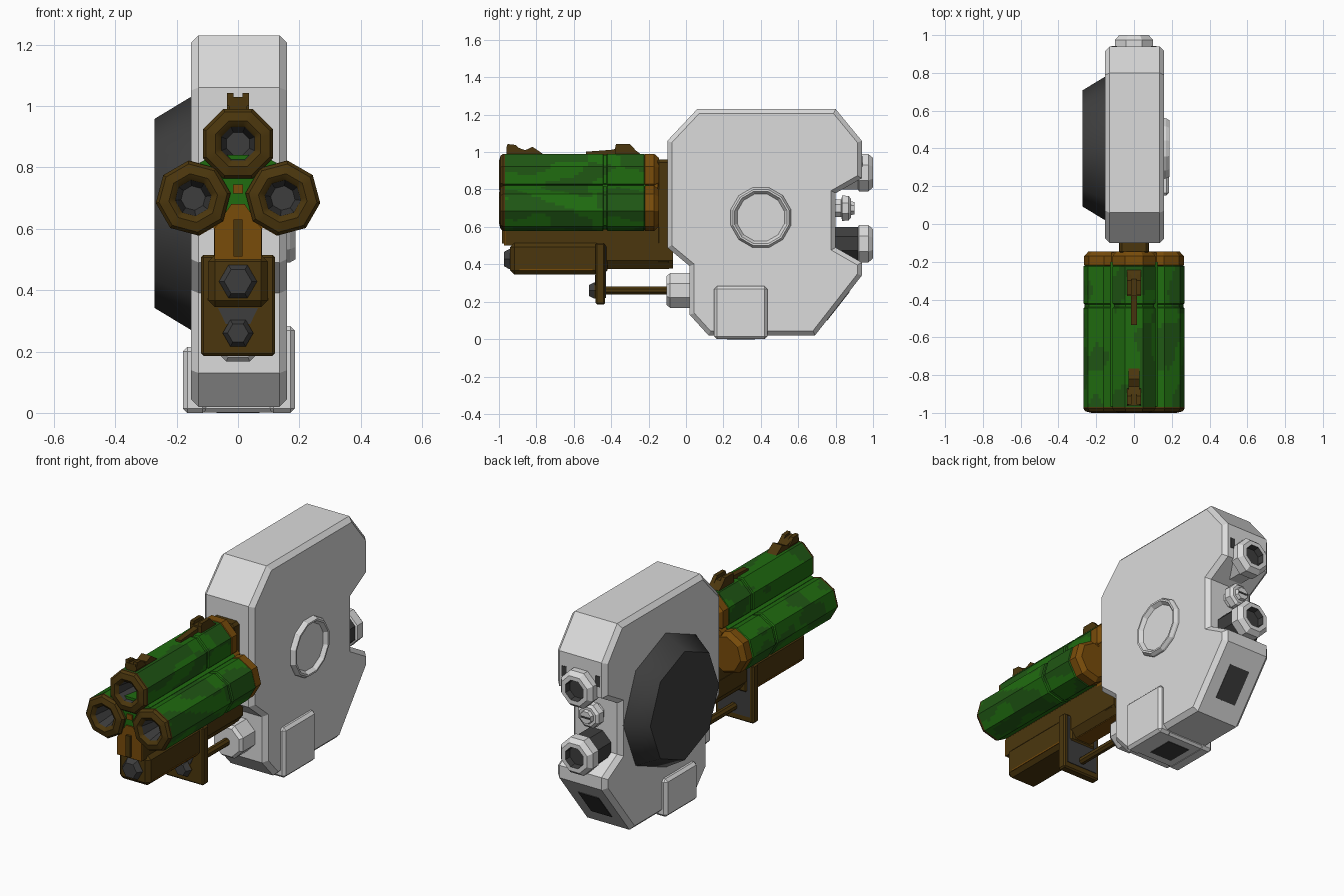
import bpy, bmesh, math
from mathutils import Vector, noise

if "Cube" in bpy.data.objects:
    bpy.data.objects.remove(bpy.data.objects["Cube"])

COLOURS = {
    "light_grey": (0.71, 0.71, 0.71), "dark_grey": (0.048, 0.048, 0.048),
    "brown": (0.070, 0.037, 0.004), "orange_brown": (0.19, 0.072, 0.003),
    "green": (0.014, 0.150, 0.005), "dark_green": (0.014, 0.095, 0.007),
}
MATS = {}
for n, c in COLOURS.items():
    MATS[n] = bpy.data.materials.new(n)
    MATS[n].diffuse_color = (*c, 1)
NAMES = list(COLOURS)
GREY, DARK, BROWN, ORANGE, GREEN, DGREEN = range(6)


def finish(bm, name, bevel=0):
    bmesh.ops.recalc_face_normals(bm, faces=bm.faces)
    me = bpy.data.meshes.new(name)
    bm.to_mesh(me)
    bm.free()
    for n in NAMES:
        me.materials.append(MATS[n])
    ob = bpy.data.objects.new(name, me)
    bpy.context.collection.objects.link(ob)
    if bevel:
        m = ob.modifiers.new("chamfer", "BEVEL")
        m.width, m.segments = bevel, 1
        m.limit_method, m.angle_limit = "ANGLE", math.radians(70)
    return ob


def smooth(ob, angle):
    bpy.context.view_layer.objects.active = ob
    ob.select_set(True)
    bpy.ops.object.shade_smooth_by_angle(angle=math.radians(angle))
    ob.select_set(False)


def prism(name, pts, axis, a, b, mat, bevel=0):
    """Extrude a 2D profile: axis x takes (y,z) points, axis y takes (x,z)."""
    bm = bmesh.new()
    place = (lambda p, t: (t, *p)) if axis == "x" else (lambda p, t: (p[0], t, p[1]))
    lo = [bm.verts.new(place(p, a)) for p in pts]
    hi = [bm.verts.new(place(p, b)) for p in pts]
    bm.faces.new(lo)
    bm.faces.new(hi)
    for i in range(len(pts)):
        j = (i + 1) % len(pts)
        bm.faces.new((lo[i], lo[j], hi[j], hi[i]))
    for f in bm.faces:
        f.material_index = mat
    return finish(bm, name, bevel)


def box(name, x, y, z, mat, bevel=0):
    return prism(name, [(x[0], z[0]), (x[1], z[0]), (x[1], z[1]), (x[0], z[1])],
                 "y", y[0], y[1], mat, bevel)


def lathe(name, axis, centre, rings, sides=8, turn=22.5, sub=1, rule=None):
    """Rings are (position, radius, material); sub splits each flat side."""
    bm = bmesh.new()
    loops = []
    for t, r, _ in rings:
        corner = [Vector((math.cos(a), math.sin(a))) * r for a in
                  (math.radians(turn) + math.tau * i / sides for i in range(sides))]
        loop = []
        for i in range(sides * sub):
            p = corner[i // sub].lerp(corner[(i // sub + 1) % sides], i % sub / sub)
            u, v = centre[0] + p.x, centre[1] + p.y
            loop.append(bm.verts.new((t, u, v) if axis == "x" else (u, t, v)))
        loops.append(loop)
    n = sides * sub
    for k in range(len(rings) - 1):
        for i in range(n):
            j = (i + 1) % n
            f = bm.faces.new((loops[k][i], loops[k][j], loops[k + 1][j], loops[k + 1][i]))
            m = rings[k + 1][2]
            f.material_index = rule(f.calc_center_median(), m) if rule else m
    for loop, m in ((loops[0], rings[0][2]), (loops[-1], rings[-1][2])):
        bm.faces.new(loop).material_index = m
    return finish(bm, name)


# Main housing
prism("housing", [(0.06, 1.23), (0.80, 1.23), (0.94, 1.06), (0.94, 0.86), (0.80, 0.78),
                  (0.80, 0.49), (0.94, 0.41), (0.94, 0.34), (0.69, 0.02), (0.12, 0.02),
                  (0.02, 0.13), (0.02, 0.39), (-0.10, 0.49), (-0.10, 1.06)],
      "x", -0.153, 0.16, GREY, 0.024)
# Bottom clamp, taller on the right side
box("clamp_base", (-0.17, 0.175), (0.16, 0.43), (0.002, 0.10), GREY, 0.012)
box("clamp_right", (0.10, 0.186), (0.15, 0.435), (0.0, 0.283), GREY, 0.015)
box("clamp_left", (-0.18, -0.10), (0.15, 0.435), (0.0, 0.215), GREY, 0.015)
box("clamp_vent", (-0.07, 0.07), (0.22, 0.37), (-0.001, 0.004), DARK)
# Dark vent on the sloping lower back
prism("rear_vent", [(0.755, 0.099), (0.875, 0.252), (0.871, 0.255), (0.751, 0.102)],
      "x", -0.065, 0.065, DARK)

# Left drum cover and right round hatch
drum = lathe("drum_cover", "x", (0.40, 0.65),
             [(-0.14, 0.382, DARK), (-0.153, 0.38, DARK), (-0.272, 0.308, DARK)], 8, 0)
smooth(drum, 46)
lathe("round_hatch", "x", (0.40, 0.65),
      [(0.15, 0.168, GREY), (0.17, 0.165, GREY), (0.187, 0.155, GREY), (0.187, 0.145, GREY),
       (0.166, 0.130, GREY)], 12, 15)

# Rear connectors
for label, z, m in (("upper", 0.89, GREY), ("lower", 0.51, DARK)):
    lathe(label + "_connector", "y", (0, z),
          [(0.76, 0.098, m), (0.92, 0.098, m), (0.925, 0.108, GREY), (0.975, 0.108, GREY),
           (1.0, 0.085, GREY), (1.0, 0.06, GREY), (0.965, 0.055, DARK)])
lathe("middle_connector", "y", (0, 0.70),
      [(0.78, 0.05, GREY), (0.83, 0.05, GREY), (0.835, 0.074, GREY), (0.87, 0.07, GREY),
       (0.882, 0.055, GREY), (0.882, 0.04, GREY), (0.90, 0.035, GREY)])
box("connector_slot", (-0.03, 0.03), (0.895, 0.902), (0.695, 0.705), DARK)
# Dark plates beside the upper connector
for s in (-1, 1):
    box("rear_plate_" + ("left" if s < 0 else "right"), sorted((s * 0.09, s * 0.12)),
        (0.937, 0.943), (0.92, 0.98), DARK)

# Front socket with a thin rod and tip
lathe("front_socket", "y", (0, 0.26),
      [(0.06, 0.1, GREY), (-0.085, 0.1, GREY), (-0.103, 0.085, GREY)])
lathe("rod", "y", (0, 0.26), [(-0.09, 0.022, BROWN), (-0.48, 0.022, BROWN)])
lathe("rod_tip", "y", (0, 0.26),
      [(-0.47, 0.05, BROWN), (-0.49, 0.05, BROWN), (-0.518, 0.034, DARK)], 6, 0)


# Three camouflaged barrels with muzzles and rear flanges
def camo(p, m):
    if m != GREEN:
        return m
    return DGREEN if noise.noise(Vector((p.x * 7, p.y * 5, p.z * 9 + 3))) > 0.12 else GREEN


for label, x, z, turn in (("top", 0, 0.877, 22.5), ("left", -0.146, 0.70, 7.5),
                          ("right", 0.146, 0.70, -7.5)):
    R = 0.123
    body = [(-0.975 + 0.025 * i, R, GREEN) for i in range(1, 21)]
    body += [(-0.445, R, GREEN), (-0.44, R - 0.007, GREEN), (-0.425, R - 0.007, GREEN),
             (-0.42, R, GREEN)]
    body += [(-0.40 + 0.025 * i, R, GREEN) for i in range(8)] + [(-0.215, 0.11, GREEN)]
    muzzle = [(-0.87, 0.04, DARK), (-0.985, 0.059, DARK), (-0.99, 0.063, BROWN),
              (-1.0, 0.08, BROWN), (-0.992, 0.112, BROWN), (-0.978, R, BROWN), (-0.968, R, BROWN)]
    barrel = lathe(label + "_barrel", "y", (x, z), muzzle + body, 8, turn, 6, camo)
    smooth(barrel, 25)
    lathe(label + "_flange", "y", (x * 0.97, z),
          [(-0.222, 0.115, ORANGE), (-0.218, 0.123, ORANGE), (-0.17, 0.123, ORANGE),
           (-0.145, 0.10, ORANGE)], 8, turn)
prism("barrel_core", [(-0.125, 0.815), (-0.08, 0.84), (0.08, 0.84), (0.125, 0.815),
                      (0.05, 0.62), (-0.05, 0.62)], "y", -0.965, -0.2, GREEN)
box("core_pin", (-0.017, 0.017), (-0.972, -0.95), (0.715, 0.745), ORANGE)
prism("flange_web", [(-0.12, 0.81), (-0.075, 0.85), (0.075, 0.85), (0.12, 0.81), (0.075, 0.58),
                     (-0.075, 0.58)], "y", -0.215, -0.15, ORANGE)
box("barrel_mount", (-0.078, 0.078), (-0.16, -0.08), (0.40, 0.96), BROWN, 0.015)

# Keel below the barrels, with an orange nose plate and centre rib
keel = [(-0.077, 0.50), (0.077, 0.50), (0.077, 0.60), (0.022, 0.68), (-0.022, 0.68), (-0.077, 0.60)]
prism("keel", keel, "y", -0.965, -0.1, BROWN)
prism("keel_nose", keel, "y", -0.972, -0.965, ORANGE)
box("keel_rib", (-0.014, 0.014), (-0.985, -0.95), (0.51, 0.63), BROWN)

# Lower tube housing, rear sleeve, bracket plate
box("lower_housing", (-0.097, 0.097), (-0.94, -0.42), (0.345, 0.515), BROWN, 0.022)
box("housing_stripe", (-0.099, 0.099), (-0.89, -0.50), (0.366, 0.374), ORANGE)
prism("rear_sleeve", [(-0.05, 0.378), (0.05, 0.378), (0.08, 0.42), (0.08, 0.515),
                      (-0.08, 0.515), (-0.08, 0.42)], "y", -0.43, -0.07, BROWN)
box("sleeve_underside", (-0.048, 0.048), (-0.42, -0.09), (0.374, 0.38), ORANGE)
box("bracket_plate", (-0.12, 0.12), (-0.483, -0.432), (0.185, 0.515), BROWN, 0.008)
box("bracket_back", (-0.1, 0.1), (-0.434, -0.428), (0.22, 0.50), DARK)
prism("bracket_front", [(-0.065, 0.342), (0.065, 0.342), (0.04, 0.29), (-0.04, 0.29)],
      "y", -0.487, -0.48, DARK)
lathe("lower_nozzle", "y", (0, 0.428),
      [(-0.92, 0.062, DARK), (-0.945, 0.062, DARK), (-0.972, 0.045, DARK)], 6, 0)

# Sights on the top barrel
prism("front_sight", [(-0.96, 0.98), (-0.96, 1.03), (-0.90, 1.025), (-0.86, 1.01),
                      (-0.82, 1.028), (-0.75, 0.98)], "x", -0.03, 0.03, BROWN)
prism("rear_sight_base", [(-0.38, 0.98), (-0.38, 1.025), (-0.29, 1.025), (-0.23, 0.98)],
      "x", -0.036, 0.036, BROWN)
prism("rear_sight_rail", [(-0.535, 0.98), (-0.535, 1.002), (-0.40, 1.012), (-0.36, 1.02),
                          (-0.36, 0.98)], "x", -0.016, 0.016, BROWN)
for s in (-1, 1):
    side = "left" if s < 0 else "right"
    a, b = sorted((s * 0.014, s * 0.036))
    prism(side + "_rear_post", [(-0.38, 1.0), (-0.375, 1.043), (-0.30, 1.043), (-0.26, 1.0)],
          "x", a, b, BROWN)
    prism(side + "_front_post", [(-0.96, 1.0), (-0.955, 1.043), (-0.91, 1.038), (-0.87, 1.0)],
          "x", a, b, BROWN)

for m in bpy.data.materials:
    if m.users and not m.is_grease_pencil:
        m.use_nodes = True
        m.node_tree.nodes["Principled BSDF"].inputs["Base Color"].default_value = m.diffuse_color
